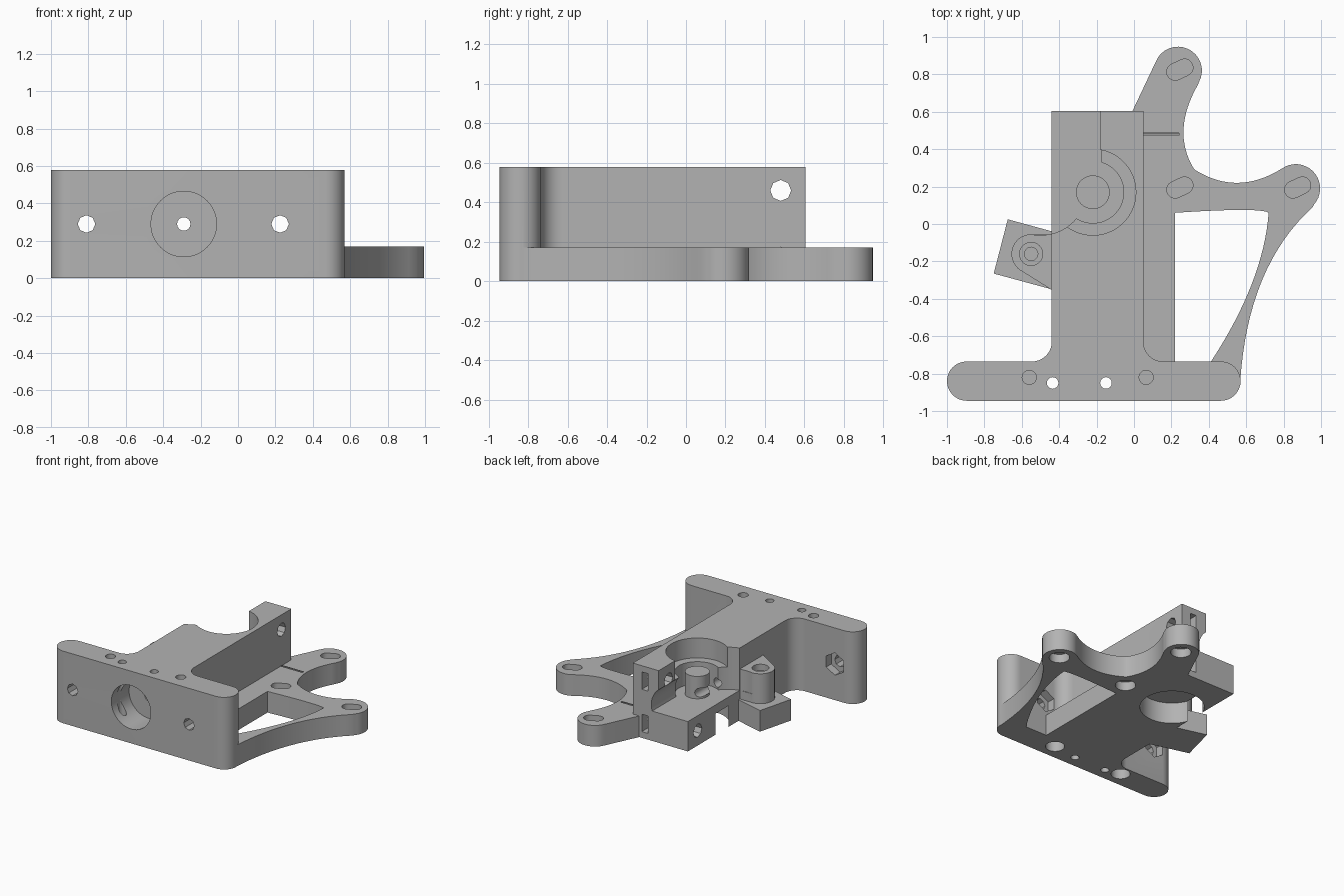
import bpy, bmesh
from math import cos, sin, radians, pi
from mathutils import Vector, Matrix

if "Cube" in bpy.data.objects:
    bpy.data.objects.remove(bpy.data.objects["Cube"])

grey = bpy.data.materials.new("plain grey")
grey.use_nodes = True
grey.diffuse_color = (0.45, 0.45, 0.45, 1)
grey.node_tree.nodes["Principled BSDF"].inputs["Base Color"].default_value = (0.45, 0.45, 0.45, 1)


def arc(cx, cy, r, a, b, n=16):
    """Points on a circle from angle a to angle b, in degrees."""
    return [(cx + r * cos(radians(a + (b - a) * i / n)),
             cy + r * sin(radians(a + (b - a) * i / n))) for i in range(n + 1)]


def bow(p, q, r, n=16):
    """Smooth curve from p to r passing through q halfway."""
    p, q, r = Vector(p), Vector(q), Vector(r)
    c = 2 * q - (p + r) / 2
    return [tuple(p * (1 - t) ** 2 + c * 2 * t * (1 - t) + r * t * t)
            for t in (i / n for i in range(n + 1))]


def finish(name, bm):
    bmesh.ops.recalc_face_normals(bm, faces=bm.faces)
    mesh = bpy.data.meshes.new(name)
    bm.to_mesh(mesh)
    bm.free()
    mesh.materials.append(grey)
    ob = bpy.data.objects.new(name, mesh)
    bpy.context.collection.objects.link(ob)
    return ob


def slab(name, points, z0, z1):
    bm = bmesh.new()
    face = bm.faces.new([bm.verts.new((x, y, z0)) for x, y in points])
    top = bmesh.ops.extrude_face_region(bm, geom=[face])["geom"]
    bmesh.ops.translate(bm, vec=(0, 0, z1 - z0),
                        verts=[v for v in top if isinstance(v, bmesh.types.BMVert)])
    return finish(name, bm)


def box(name, x0, x1, y0, y1, z0, z1):
    return slab(name, [(x0, y0), (x1, y0), (x1, y1), (x0, y1)], z0, z1)


def rod(name, axis, start, length, r, sides=40):
    """Cylinder that starts at a point and runs along an axis."""
    bm = bmesh.new()
    bmesh.ops.create_cone(bm, cap_ends=True, segments=sides, radius1=r, radius2=r, depth=length,
                          matrix=Matrix.Translation((0, 0, length / 2)))
    turn = {"x": Matrix.Rotation(pi / 2, 4, "Y"), "y": Matrix.Rotation(-pi / 2, 4, "X"),
            "z": Matrix.Identity(4)}[axis]
    bmesh.ops.transform(bm, matrix=Matrix.Translation(start) @ turn, verts=bm.verts)
    return finish(name, bm)


def combine(target, tool, operation="DIFFERENCE"):
    tool.hide_render = True
    mod = target.modifiers.new("join or cut", "BOOLEAN")
    mod.operation, mod.object, mod.solver = operation, tool, "EXACT"
    bpy.context.view_layer.objects.active = target
    bpy.ops.object.modifier_apply(modifier=mod.name)
    bpy.data.objects.remove(tool)


# Front plate with rounded ends, filleted into the tall body
R = 0.105
profile = (arc(-1 + R, -0.84, R, 270, 90) + arc(-0.545, -0.63, R, 270, 360, 10)
           + [(-0.44, 0.605), (0.05, 0.605)]
           + arc(0.155, -0.63, R, 180, 270, 10) + arc(0.57 - R, -0.84, R, 90, -90))
body = slab("bracket_body", profile, 0, 0.58)

# Low base plate with two curved mounting arms
outline = ([(-0.1, -0.85)] + bow((0.568, -0.84), (0.685, -0.3), (0.955, 0.09))
           + arc(0.865, 0.19, 0.13, -42, 115)
           + bow((0.78, 0.29), (0.55, 0.22), (0.325, 0.29))
           + bow((0.32, 0.295), (0.265, 0.51), (0.345, 0.75))
           + arc(0.235, 0.82, 0.128, -30, 160) + [(-0.01, 0.6), (-0.1, 0.6)])
base = slab("base_plate", outline, 0, 0.17)
opening = ([(0.22, -0.738), (0.41, -0.738)] + bow((0.415, -0.73), (0.63, -0.32), (0.72, 0.06))
           + bow((0.71, 0.065), (0.55, 0.075), (0.22, 0.06)))
combine(base, slab("arm_opening", opening, -0.1, 0.3))
combine(body, base, "UNION")

# Side foot and hinge boss
foot = [(-0.675, 0.025), (-0.75, -0.265), (-0.40, -0.36), (-0.40, -0.05)]
combine(body, slab("side_foot", foot, 0, 0.17), "UNION")
hinge = arc(-0.55, -0.16, 0.105, 90, 235) + [(-0.40, -0.377), (-0.40, -0.055)]
combine(body, slab("hinge_boss", hinge, 0, 0.41), "UNION")

# Drive pocket, stepped and open to the side, with a lower bearing seat
CX, CY = -0.22, 0.17
cuts = [
    box("ledge_cut", -0.6, -0.18, CY, 0.7, 0.24, 0.7),
    rod("upper_seat", "z", (CX, CY, 0.42), 0.3, 0.23, 64),
    rod("middle_seat", "z", (CX, CY, 0.24), 0.4, 0.165, 64),
    rod("swing_clearance", "z", (-0.5, 0.19, 0.24), 0.4, 0.25, 64),
    rod("lower_seat", "z", (CX, CY, -0.1), 0.27, 0.235, 64),
]
half_round = rod("round_channel", "y", (-0.29, 0.2, 0.29), 0.5, 0.175, 64)
combine(half_round, box("channel_floor", -0.6, 0.2, 0.1, 0.8, 0, 0.24))
cuts.append(half_round)
for tool in cuts:
    combine(body, tool)
combine(body, rod("centre_post", "z", (CX, CY, 0.2), 0.22, 0.09), "UNION")

# Front socket and feed hole
holes = [rod("front_socket", "y", (-0.29, -1, 0.29), 0.28, 0.175, 64),
         rod("feed_hole", "y", (-0.29, -1, 0.29), 1.8, 0.036, 16)]

# Mounting holes with hexagonal nut traps behind the front plate
for x in (-0.81, 0.225):
    holes += [rod("mount_hole", "y", (x, -1, 0.29), 0.4, 0.047, 8),
              rod("nut_trap", "y", (x, -0.8, 0.29), 0.1, 0.09, 6)]

# Upright holes in the front plate, two blind pairs and two through
for x in (-0.56, 0.065):
    holes += [rod("blind_hole", "z", (x, -0.82, 0.14), 0.6, 0.038, 20),
              rod("counterbore", "z", (x, -0.82, -0.1), 0.2, 0.07, 24)]
for x in (-0.435, -0.15):
    holes.append(rod("through_hole", "z", (x, -0.85, -0.1), 0.8, 0.031, 16))

# Clamp screw holes across the rear and their square nut slots
for z, length in ((0.46, 1), (0.12, 0.84)):
    holes += [rod("clamp_hole", "x", (-0.6, 0.48, z), length, 0.053, 8),
              box("nut_slot", -0.085, -0.03, 0.4, 0.7, z - 0.07, z + 0.07)]

# Hinge hole with hexagonal recess
holes += [rod("hinge_hole", "z", (-0.55, -0.16, 0.05), 0.5, 0.036, 20),
          rod("hinge_recess", "z", (-0.55, -0.16, 0.36), 0.2, 0.062, 24)]

# Slanted arm slots, with round recesses underneath
for x, y in ((0.245, 0.825), (0.245, 0.195), (0.875, 0.195)):
    slot = arc(0.028, 0, 0.045, -90, 90, 10) + arc(-0.028, 0, 0.045, 90, 270, 10)
    c, s = cos(radians(25)), sin(radians(25))
    slot = [(x + u * c - v * s, y + u * s + v * c) for u, v in slot]
    holes += [slab("arm_slot", slot, 0.09, 0.3),
              rod("arm_recess", "z", (x, y, -0.1), 0.17, 0.075, 24)]

for tool in holes:
    combine(body, tool)

bpy.ops.object.select_all(action="DESELECT")
body.select_set(True)
bpy.context.view_layer.objects.active = body
bpy.ops.object.shade_smooth_by_angle(angle=radians(25))
